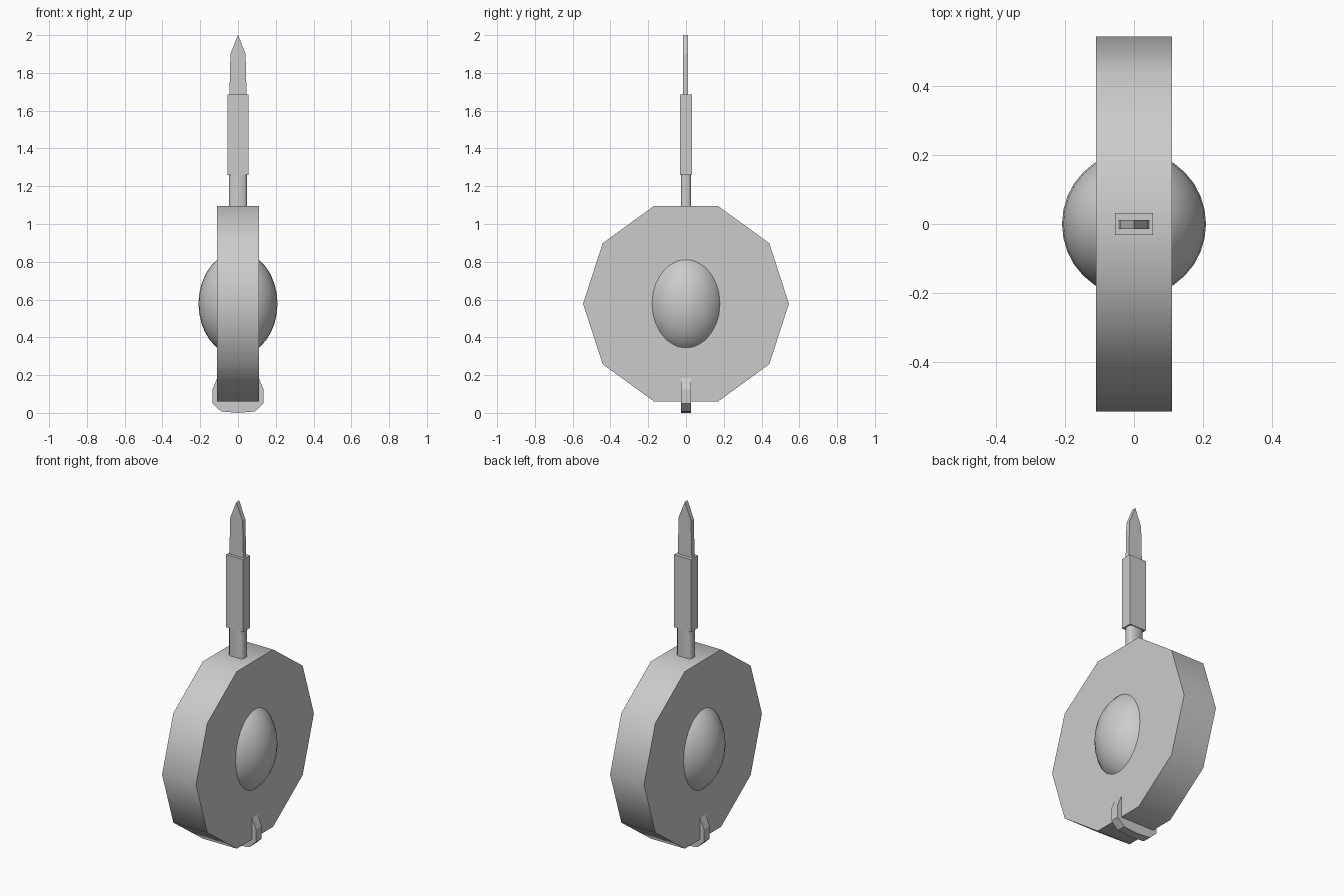
import bpy, bmesh, math
from mathutils import Vector

if "Cube" in bpy.data.objects:
    bpy.data.objects.remove(bpy.data.objects["Cube"])


def prism(name, profile, axis, lo, hi, smooth=None):
    """Extrude a closed 2D profile along axis 'x' (y,z), 'y' (x,z) or 'z' (x,y)."""
    put = {'x': lambda a, b, d: (d, a, b),
           'y': lambda a, b, d: (a, d, b),
           'z': lambda a, b, d: (a, b, d)}[axis]
    step = Vector(put(0, 0, hi - lo))
    bm = bmesh.new()
    face = bm.faces.new([bm.verts.new(put(a, b, lo)) for a, b in profile])
    ext = bmesh.ops.extrude_face_region(bm, geom=[face], use_keep_orig=True)
    bmesh.ops.translate(bm, vec=step,
                        verts=[g for g in ext['geom'] if isinstance(g, bmesh.types.BMVert)])
    bmesh.ops.recalc_face_normals(bm, faces=bm.faces)
    mesh = bpy.data.meshes.new(name)
    bm.to_mesh(mesh)
    bm.free()
    obj = bpy.data.objects.new(name, mesh)
    bpy.context.collection.objects.link(obj)
    if smooth:
        shade(obj, smooth)
    return obj


def shade(obj, degrees):
    bpy.ops.object.select_all(action='DESELECT')
    obj.select_set(True)
    bpy.context.view_layer.objects.active = obj
    bpy.ops.object.shade_smooth_by_angle(angle=math.radians(degrees))


def mirrored(half):
    """Complete a profile by mirroring it across the vertical axis."""
    return half + [(-a, b) for a, b in reversed(half) if a > 0]


def rectangle(w, d, c=0.0):
    return [(w, d + c), (-w, d + c), (-w, -d + c), (w, -d + c)]


# Ten-sided disc body
R, MID = 0.545, 0.578
decagon = [(R * math.cos(i * math.tau / 10), MID + R * math.sin(i * math.tau / 10))
           for i in range(10)]
prism("disc_body", decagon, 'x', -0.11, 0.11, smooth=40)

# Domes bulging from both faces (one ellipsoid through the disc)
bpy.ops.mesh.primitive_uv_sphere_add(segments=32, ring_count=16, radius=1,
                                     location=(0, 0, MID))
dome = bpy.context.object
dome.name = "centre_dome"
dome.scale = (0.209, 0.212, 0.275)
shade(dome, 40)

# Stem with chamfered corners
w, d, c = 0.047, 0.027, 0.012
stem = [(w, d - c), (w - c, d), (c - w, d), (-w, d - c),
        (-w, c - d), (c - w, -d), (w - c, -d), (w, c - d)]
prism("stem", stem, 'z', 1.06, 1.28, smooth=50)

# Square sleeve
prism("sleeve", rectangle(0.055, 0.032), 'z', 1.26, 1.685)

# Flat pointed blade
blade = mirrored([(0, 1.66), (0.046, 1.66), (0.04, 1.90), (0, 2.0)])
prism("pointed_blade", blade, 'y', -0.015, 0.011)

# Clip wrapped around the bottom of the disc
clip = mirrored([(0, 0.0), (0.09, 0.008), (0.135, 0.05), (0.135, 0.125), (0.11, 0.185)])
prism("bottom_clip", clip, 'y', -0.026, 0.026)
